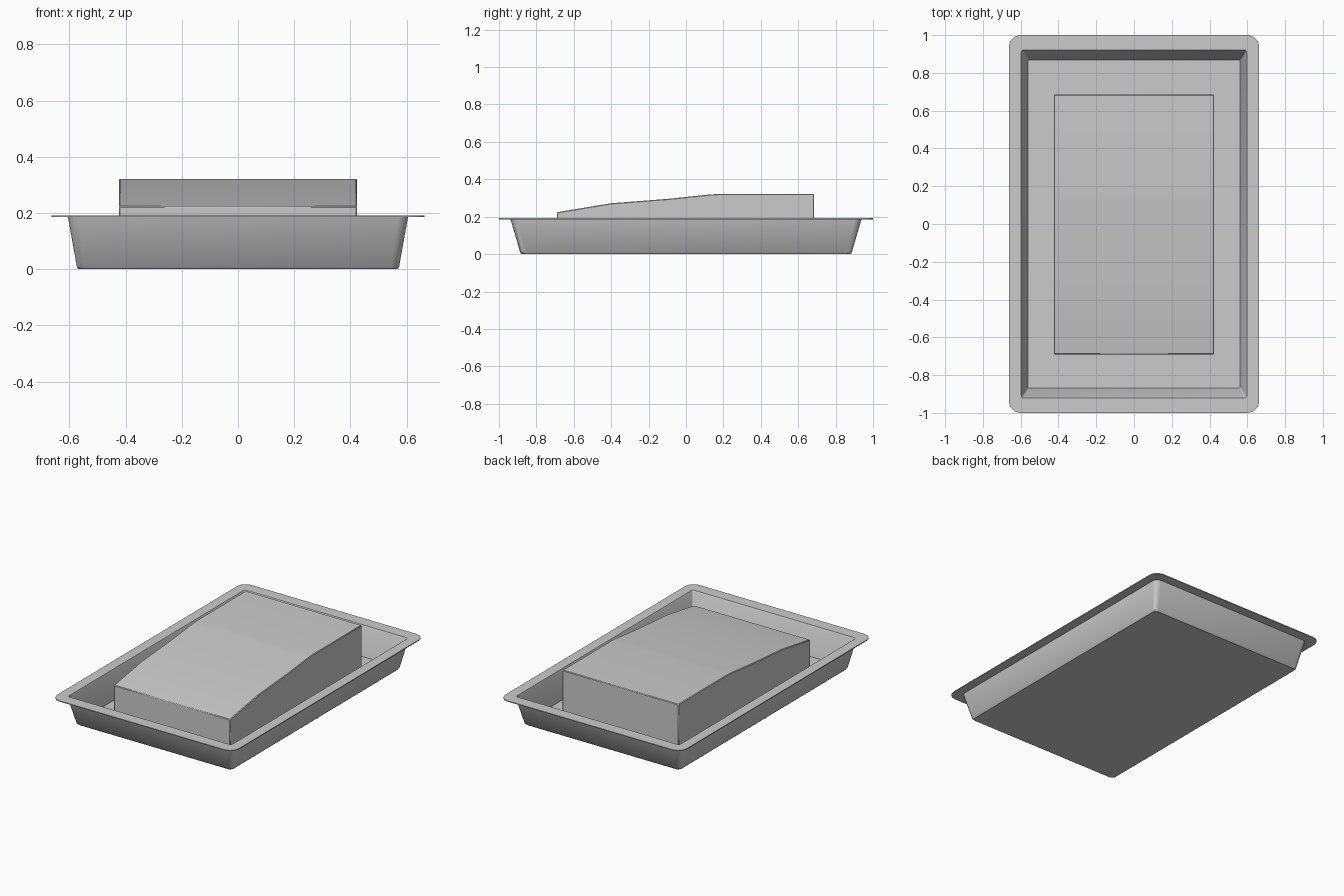
import bpy, bmesh, math

if "Cube" in bpy.data.objects:
    bpy.data.objects.remove(bpy.data.objects["Cube"])


def finish(name, bm, angle):
    bmesh.ops.recalc_face_normals(bm, faces=bm.faces)
    mesh = bpy.data.meshes.new(name)
    bm.to_mesh(mesh)
    bm.free()
    obj = bpy.data.objects.new(name, mesh)
    bpy.context.collection.objects.link(obj)
    bpy.ops.object.select_all(action='DESELECT')
    obj.select_set(True)
    bpy.context.view_layer.objects.active = obj
    bpy.ops.object.shade_smooth_by_angle(angle=math.radians(angle))
    return obj


def rounded_ring(bm, hx, hy, r, z, steps=3):
    """Rounded rectangle loop of vertices at height z."""
    ring = []
    for i, (sx, sy) in enumerate(((1, 1), (-1, 1), (-1, -1), (1, -1))):
        for k in range(steps + 1):
            a = math.pi / 2 * (i + k / steps)
            ring.append(bm.verts.new((sx * (hx - r) + r * math.cos(a),
                                      sy * (hy - r) + r * math.sin(a), z)))
    return ring


# Tray: loft from the underside, up and round the rim, down to the inner floor
bm = bmesh.new()
sections = [
    (0.565, 0.877, 0.025, 0.0),
    (0.573, 0.886, 0.028, 0.008),
    (0.605, 0.938, 0.035, 0.186),
    (0.663, 1.000, 0.060, 0.186),
    (0.663, 1.000, 0.060, 0.192),
    (0.597, 0.922, 0.015, 0.192),
    (0.592, 0.916, 0.012, 0.180),
    (0.562, 0.868, 0.008, 0.012),
]
rings = [rounded_ring(bm, *s) for s in sections]
for a, b in zip(rings, rings[1:]):
    for i in range(len(a)):
        j = (i + 1) % len(a)
        bm.faces.new((a[i], a[j], b[j], b[i]))
bm.faces.new(rings[0])
bm.faces.new(rings[-1])
finish("tray", bm, 35)

# Block: side profile in y and z, extruded across x
profile = [(-0.69, 0.012), (0.685, 0.012), (0.685, 0.322), (0.18, 0.322),
           (0.12, 0.318), (-0.10, 0.295), (-0.40, 0.272), (-0.69, 0.224)]
bm = bmesh.new()
side = bm.faces.new([bm.verts.new((-0.424, y, z)) for y, z in profile])
out = bmesh.ops.extrude_face_region(bm, geom=[side])
moved = [v for v in out["geom"] if isinstance(v, bmesh.types.BMVert)]
bmesh.ops.translate(bm, verts=moved, vec=(0.848, 0, 0))
block = finish("contoured_block", bm, 30)
bevel = block.modifiers.new("edge_softening", 'BEVEL')
bevel.width = 0.004
bevel.segments = 1
bevel.angle_limit = math.radians(40)
